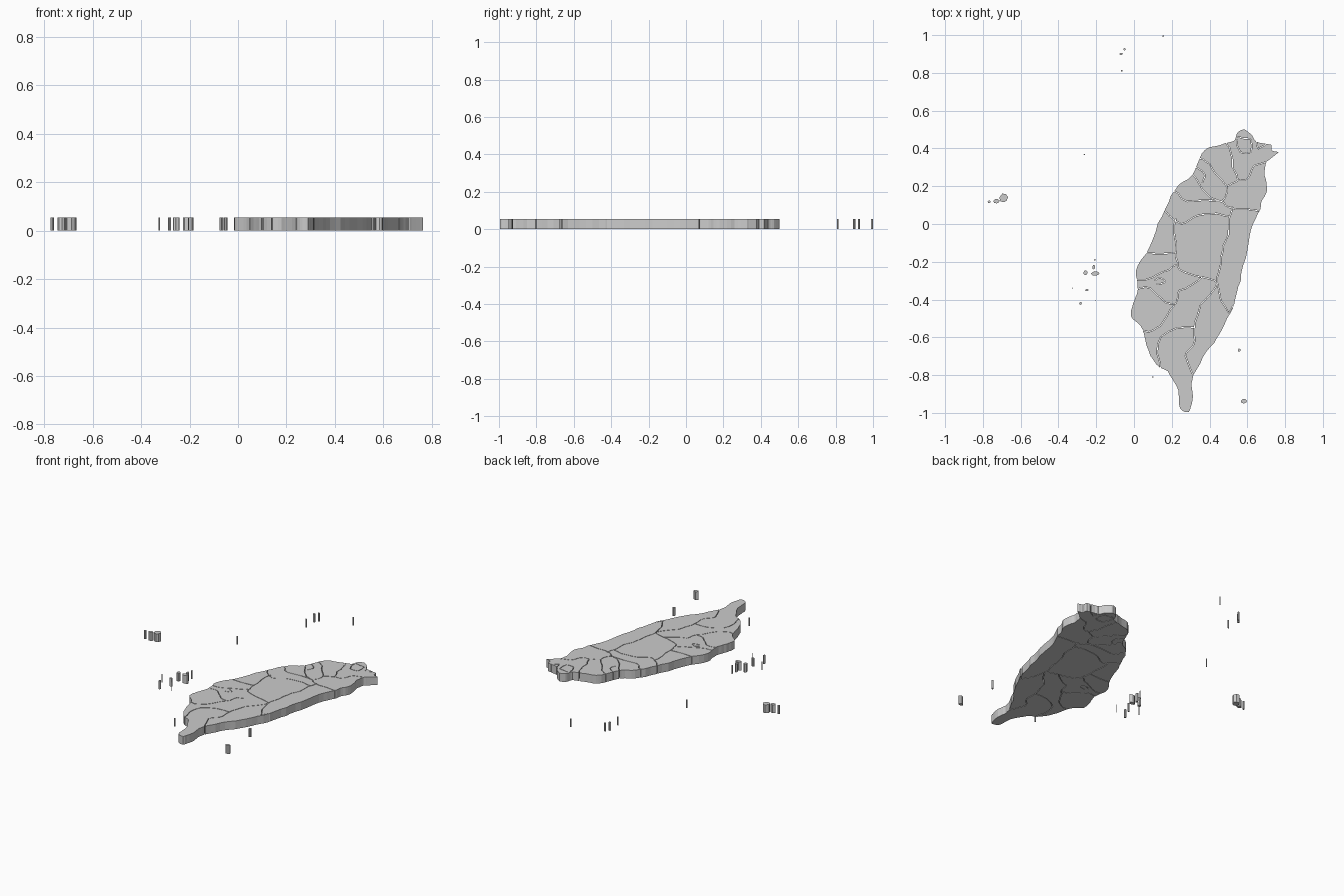
import bpy, bmesh, random
from mathutils import Vector

if "Cube" in bpy.data.objects:
    bpy.data.objects.remove(bpy.data.objects["Cube"])

random.seed(4)
H = 0.055      # slab thickness
GAP = 0.0035   # width of the border grooves


def refine(pts, closed, amount, rounds=2):
    """Subdivide along a smooth curve, adding a little random ruggedness."""
    pts = [Vector(p) for p in pts]
    for _ in range(rounds):
        n = len(pts)

        def at(i):
            return pts[i % n] if closed else pts[max(0, min(i, n - 1))]
        out = []
        for i in range(n if closed else n - 1):
            a, b, c, d = (at(i + k) for k in (-1, 0, 1, 2))
            e = c - b
            mid = (b + c) / 2 + (b + c - a - d) / 20
            out += [b, mid + Vector((-e.y, e.x)) * random.uniform(-amount, amount)]
        pts = out if closed else out + [pts[-1]]
    return pts


def prism(name, pts, z0=0.0, z1=H):
    """Closed slab from a flat outline."""
    n = len(pts)
    bm = bmesh.new()
    low, top = ([bm.verts.new((p[0], p[1], z)) for p in pts] for z in (z0, z1))
    bm.faces.new(low[::-1])
    bm.faces.new(top)
    for i in range(n):
        j = (i + 1) % n
        bm.faces.new((low[i], low[j], top[j], top[i]))
    bmesh.ops.recalc_face_normals(bm, faces=bm.faces)
    me = bpy.data.meshes.new(name)
    bm.to_mesh(me)
    bm.free()
    ob = bpy.data.objects.new(name, me)
    bpy.context.collection.objects.link(ob)
    return ob


def ribbon(pts):
    """Thin closed outline following a border line."""
    left, right = [], []
    for i, p in enumerate(pts):
        d = (pts[min(i + 1, len(pts) - 1)] - pts[max(i - 1, 0)]).normalized()
        n = Vector((-d.y, d.x)) * GAP / 2
        left.append(p + n)
        right.append(p - n)
    return left + right[::-1]


def volume(me):
    bm = bmesh.new()
    bm.from_mesh(me)
    v = bm.calc_volume()
    bm.free()
    return v


# Main island coastline, clockwise from the north cape
coast = [
    (.585, .50), (.625, .47), (.65, .435), (.725, .42), (.73, .39), (.765, .378),
    (.70, .325), (.69, .26), (.705, .18), (.675, .12), (.67, .08), (.63, .0),
    (.60, -.14), (.565, -.30), (.53, -.43), (.46, -.57), (.38, -.68), (.32, -.79),
    (.303, -.85), (.31, -.93), (.29, -.995), (.245, -.978), (.235, -.88), (.18, -.78),
    (.12, -.745), (.065, -.64), (.035, -.54), (-.015, -.49), (-.005, -.42), (.02, -.35),
    (.01, -.27), (.02, -.22), (.10, -.08), (.165, .08), (.235, .205), (.30, .25),
    (.36, .375), (.42, .41), (.53, .44), (.545, .48)]
island = prism("main_island", refine(coast, True, 0.05))

# Borders between the regions, cut right through the slab
borders = [
    [(.55, .46), (.62, .45), (.62, .38), (.565, .38), (.547, .447)],
    [(.64, .46), (.66, .40), (.72, .44)],
    [(.48, .44), (.51, .38), (.55, .23)],
    [(.75, .35), (.64, .31), (.60, .24), (.55, .23), (.49, .20)],
    [(.33, .35), (.40, .32), (.49, .20), (.46, .12)],
    [(.29, .28), (.46, .12)],
    [(.31, .305), (.37, .27), (.36, .22)],
    [(.20, .19), (.28, .12), (.46, .12), (.50, .09), (.69, .07)],
    [(.15, .11), (.25, .0), (.36, .05), (.505, .04)],
    [(.52, .09), (.50, -.06), (.46, -.18), (.44, -.31)],
    [(.22, .03), (.22, -.15), (.24, -.24), (.36, -.28), (.44, -.31)],
    [(.04, -.15), (.22, -.15)],
    [(-.01, -.30), (.13, -.265), (.225, -.215)],
    [(.11, -.30), (.14, -.285), (.165, -.305), (.12, -.318)],
    [(-.01, -.35), (.09, -.34), (.16, -.41), (.22, -.42), (.24, -.35), (.36, -.28)],
    [(.02, -.56), (.10, -.56), (.22, -.42)],
    [(.14, -.77), (.14, -.60), (.32, -.55)],
    [(.44, -.31), (.35, -.43), (.32, -.62), (.27, -.70), (.33, -.86)],
    [(.44, -.31), (.50, -.47), (.58, -.31)],
]
bpy.context.view_layer.objects.active = island
for line in borders:
    # a cut that removes more than the groove itself is redone with fresh ruggedness
    for attempt in range(6):
        before = island.data.copy()
        shift = Vector((random.uniform(-.002, .002), random.uniform(-.002, .002)))
        path = [p + shift for p in refine(line, False, 0.09)]
        cutter = prism("border_cutter", ribbon(path), -0.02, H + 0.02)
        cutter.hide_render = True
        mod = island.modifiers.new("border", 'BOOLEAN')
        mod.operation, mod.solver, mod.object = 'DIFFERENCE', 'EXACT', cutter
        bpy.ops.object.modifier_apply(modifier=mod.name)
        lost = volume(before) - volume(island.data)
        limit = volume(cutter.data) * 1.2
        bpy.data.objects.remove(cutter)
        if 0 < lost < limit:
            break
        island.data = before

# Outlying islands: centre x, centre y, half width, half depth
islets = [
    (-.69, .138, .023, .023), (-.728, .121, .017, .012), (-.767, .117, .008, .007),
    (.557, -.668, .008, .008), (.582, -.938, .017, .012), (.10, -.81, .005, .004),
    (-.068, .90, .009, .006), (-.05, .925, .007, .006), (-.065, .811, .005, .004),
    (.155, .995, .004, .005), (-.263, .368, .004, .003), (-.325, -.34, .003, .003),
    (-.283, -.42, .007, .008), (-.25, -.35, .009, .006), (-.205, -.405, .002, .002),
    (-.207, -.19, .004, .005), (-.205, -.262, .022, .012), (-.257, -.258, .012, .012),
    (-.213, -.228, .008, .012)]
shape = [(1, .2), (.5, .9), (-.3, 1), (-1, .1), (-.7, -.8), (.1, -1), (.7, -.6)]
for i, (x, y, w, d) in enumerate(islets):
    prism(f"islet_{i + 1}", [(x + w * a, y + d * b) for a, b in shape])
